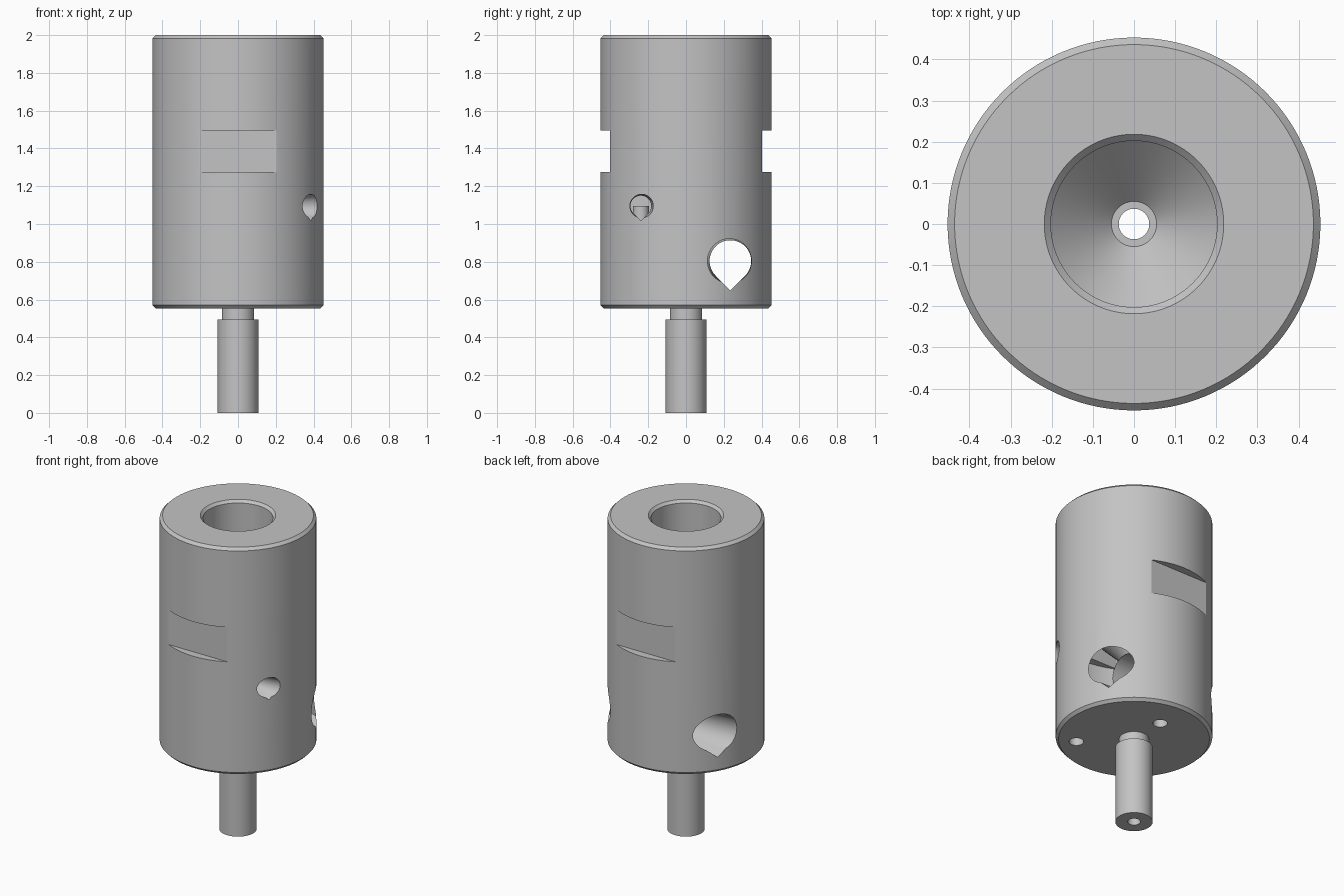
import bpy, bmesh, math
from mathutils import Matrix, Vector

SEGMENTS = 128
cube = bpy.data.objects.get("Cube")
if cube:
    bpy.data.objects.remove(cube, do_unlink=True)

steel = bpy.data.materials.new("machined_grey")
steel.use_nodes = True
grey = (0.55, 0.55, 0.55, 1)
steel.diffuse_color = grey
steel.node_tree.nodes["Principled BSDF"].inputs["Base Color"].default_value = grey


def add_object(name, bm):
    bmesh.ops.recalc_face_normals(bm, faces=bm.faces)
    mesh = bpy.data.meshes.new(name)
    bm.to_mesh(mesh)
    bm.free()
    mesh.materials.append(steel)
    ob = bpy.data.objects.new(name, mesh)
    bpy.context.collection.objects.link(ob)
    return ob


def lathe(name, profile):
    """Revolve a closed (radius, height) outline about z."""
    bm = bmesh.new()
    verts = [bm.verts.new((r, 0, z)) for r, z in profile]
    edges = [bm.edges.new((v, verts[i - 1])) for i, v in enumerate(verts)]
    bmesh.ops.spin(bm, geom=verts + edges, cent=(0, 0, 0), axis=(0, 0, 1),
                   angle=math.tau, steps=SEGMENTS)
    bmesh.ops.remove_doubles(bm, verts=bm.verts, dist=1e-5)
    return add_object(name, bm)


def cone_cutter(name, start, end, r1, r2, segments=48):
    start, end = Vector(start), Vector(end)
    axis = end - start
    bm = bmesh.new()
    turn = axis.to_track_quat('Z', 'Y').to_matrix().to_4x4()
    bmesh.ops.create_cone(bm, cap_ends=True, segments=segments, radius1=r1,
                          radius2=r2, depth=axis.length,
                          matrix=Matrix.Translation((start + end) / 2) @ turn)
    return add_object(name, bm)


def box_cutter(name, center, size):
    bm = bmesh.new()
    bmesh.ops.create_cube(bm, size=1, matrix=Matrix.Translation(center)
                          @ Matrix.Diagonal((*size, 1)))
    return add_object(name, bm)


def teardrop_cutter(name, x1, x2, y, z, r, steps=48):
    """Round prism along x with a right-angled point at the bottom."""
    bm = bmesh.new()
    ring = []
    for i in range(steps + 1):
        a = math.radians(-45 + 270 * i / steps)
        ring.append(bm.verts.new((x1, y + r * math.cos(a), z + r * math.sin(a))))
    ring.append(bm.verts.new((x1, y, z - r * math.sqrt(2))))
    face = bm.faces.new(ring)
    out = bmesh.ops.extrude_face_region(bm, geom=[face], use_keep_orig=True)
    moved = [g for g in out["geom"] if isinstance(g, bmesh.types.BMVert)]
    bmesh.ops.translate(bm, verts=moved, vec=(x2 - x1, 0, 0))
    return add_object(name, bm)


def carve(ob, cutters):
    for cutter in cutters:
        cutter.hide_render = True
        mod = ob.modifiers.new(cutter.name, 'BOOLEAN')
        mod.operation = 'DIFFERENCE'
        mod.solver = 'EXACT'
        mod.object = cutter
    graph = bpy.context.evaluated_depsgraph_get()
    graph.update()
    mesh = bpy.data.meshes.new_from_object(ob.evaluated_get(graph))
    ob.modifiers.clear()
    ob.data = mesh
    for cutter in cutters:
        bpy.data.objects.remove(cutter, do_unlink=True)


# Cylindrical body: chamfered rims, wide bore with conical floor, narrow duct
R, BASE, TOP, DUCT = 0.453, 0.553, 2.0, 0.037
body = lathe("body", [
    (DUCT, BASE), (R - 0.017, BASE), (R, BASE + 0.017),
    (R, TOP - 0.017), (R - 0.017, TOP),
    (0.218, TOP), (0.202, TOP - 0.016), (0.202, 1.2),
    (0.055, 1.053), (DUCT, 1.053)])

# Hollow stem with a relief neck below the body
stem = lathe("stem", [
    (DUCT, 0), (0.108, 0), (0.108, 0.495), (0.086, 0.495),
    (0.086, BASE), (DUCT, BASE)])

# Cross hole, side port and the two drillings that feed them
cross_y, cross_z, cross_r = 0.235, 0.804, 0.11
port_y, port_z, port_r = -0.239, 1.095, 0.055
cutters = [
    teardrop_cutter("cross_hole", -0.6, 0.6, cross_y, cross_z, cross_r),
    teardrop_cutter("side_port", 0.18, 0.6, port_y, port_z, port_r),
    cone_cutter("port_countersink", (0.29, port_y, port_z),
                (0.47, port_y, port_z), port_r - 0.002, 0.071),
    cone_cutter("port_drilling", (0.235, port_y, 0.4),
                (0.235, port_y, port_z), 0.042, 0.042),
    cone_cutter("cross_drilling", (0, cross_y, 0.4),
                (0, cross_y, cross_z), 0.042, 0.042)]
for side in (-1, 1):
    cutters.append(cone_cutter("cross_countersink", (side * 0.25, cross_y, cross_z),
                               (side * 0.47, cross_y, cross_z),
                               cross_r - 0.001, 0.123))
    # Wrench flats, front and back
    cutters.append(box_cutter("wrench_flat", (0, side * 0.503, 1.384),
                              (1, 0.2, 0.22)))
carve(body, cutters)

# Smooth round walls, crisp machined edges
bpy.ops.object.select_all(action='DESELECT')
for ob in (body, stem):
    ob.select_set(True)
bpy.context.view_layer.objects.active = body
bpy.ops.object.shade_smooth_by_angle(angle=math.radians(25))
